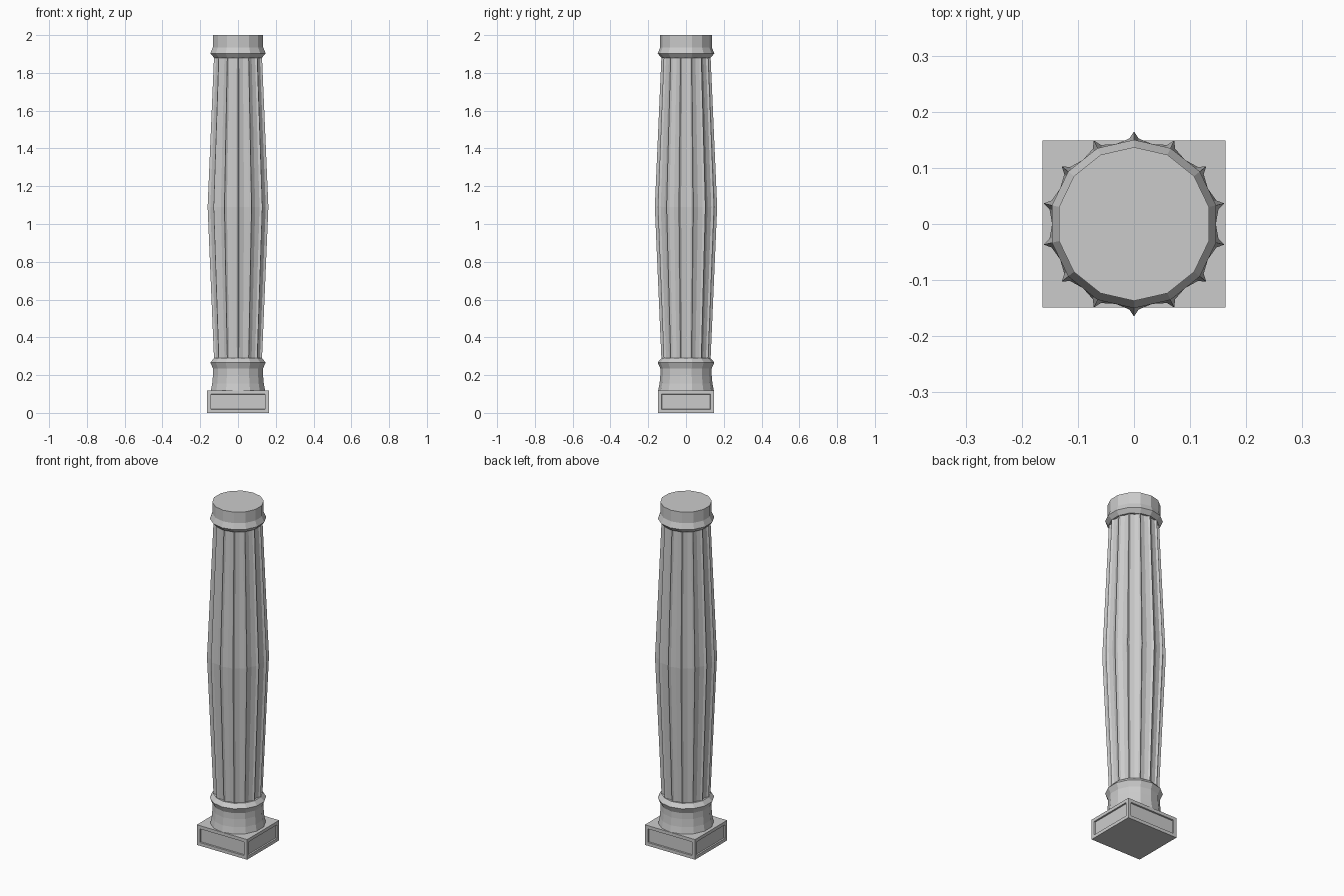
import bpy, bmesh, math

if "Cube" in bpy.data.objects:
    bpy.data.objects.remove(bpy.data.objects["Cube"])

stone = bpy.data.materials.new("grey_stone")
stone.use_nodes = True
colour = (0.6, 0.6, 0.6, 1)
stone.diffuse_color = colour
stone.node_tree.nodes["Principled BSDF"].inputs["Base Color"].default_value = colour

SIDES = 14


def finish(name, bm):
    bmesh.ops.recalc_face_normals(bm, faces=bm.faces)
    mesh = bpy.data.meshes.new(name)
    bm.to_mesh(mesh)
    bm.free()
    mesh.materials.append(stone)
    obj = bpy.data.objects.new(name, mesh)
    bpy.context.collection.objects.link(obj)
    return obj


def loft(name, profile, section):
    """Skin rings of (radius, height) whose outline is (angle, radius factor)."""
    bm = bmesh.new()
    rings = [[bm.verts.new((r * f * math.cos(a), r * f * math.sin(a), z))
              for a, f in section] for r, z in profile]
    n = len(section)
    for low, high in zip(rings, rings[1:]):
        for i in range(n):
            j = (i + 1) % n
            bm.faces.new((low[i], low[j], high[j], high[i]))
    bm.faces.new(rings[0][::-1])
    bm.faces.new(rings[-1])
    return finish(name, bm)


# Outlines: plain polygon, and hollow flutes between sharp ridges
step = 2 * math.pi / SIDES
plain = [(math.pi / 2 + i * step, 1) for i in range(SIDES)]
flute = [(0, 1), (0.12, 0.925), (0.5, 0.885), (0.88, 0.925)]
fluted = [(math.pi / 2 + (i + t) * step, f) for i in range(SIDES) for t, f in flute]

# Square plinth with a sunken panel on each side
bm = bmesh.new()
bmesh.ops.create_cube(bm, size=1)
for v in bm.verts:
    v.co = (v.co.x * 0.326, v.co.y * 0.297, (v.co.z + 0.5) * 0.118)
bm.normal_update()
walls = [f for f in bm.faces if abs(f.normal.z) < 0.5]
bmesh.ops.inset_individual(bm, faces=walls, thickness=0.027)
bmesh.ops.inset_individual(bm, faces=walls, thickness=0.002, depth=-0.008)
finish("plinth", bm)

# Flared foot with collar, swelling shaft, and capital
loft("foot", [(0.148, 0.115), (0.14, 0.155), (0.136, 0.2), (0.136, 0.235),
              (0.15, 0.267), (0.13, 0.29)], plain)
loft("shaft", [(0.13, 0.28), (0.165, 1.09), (0.13, 1.89)], fluted)
loft("capital", [(0.13, 1.88), (0.15, 1.903), (0.137, 1.935), (0.137, 2)], plain)
